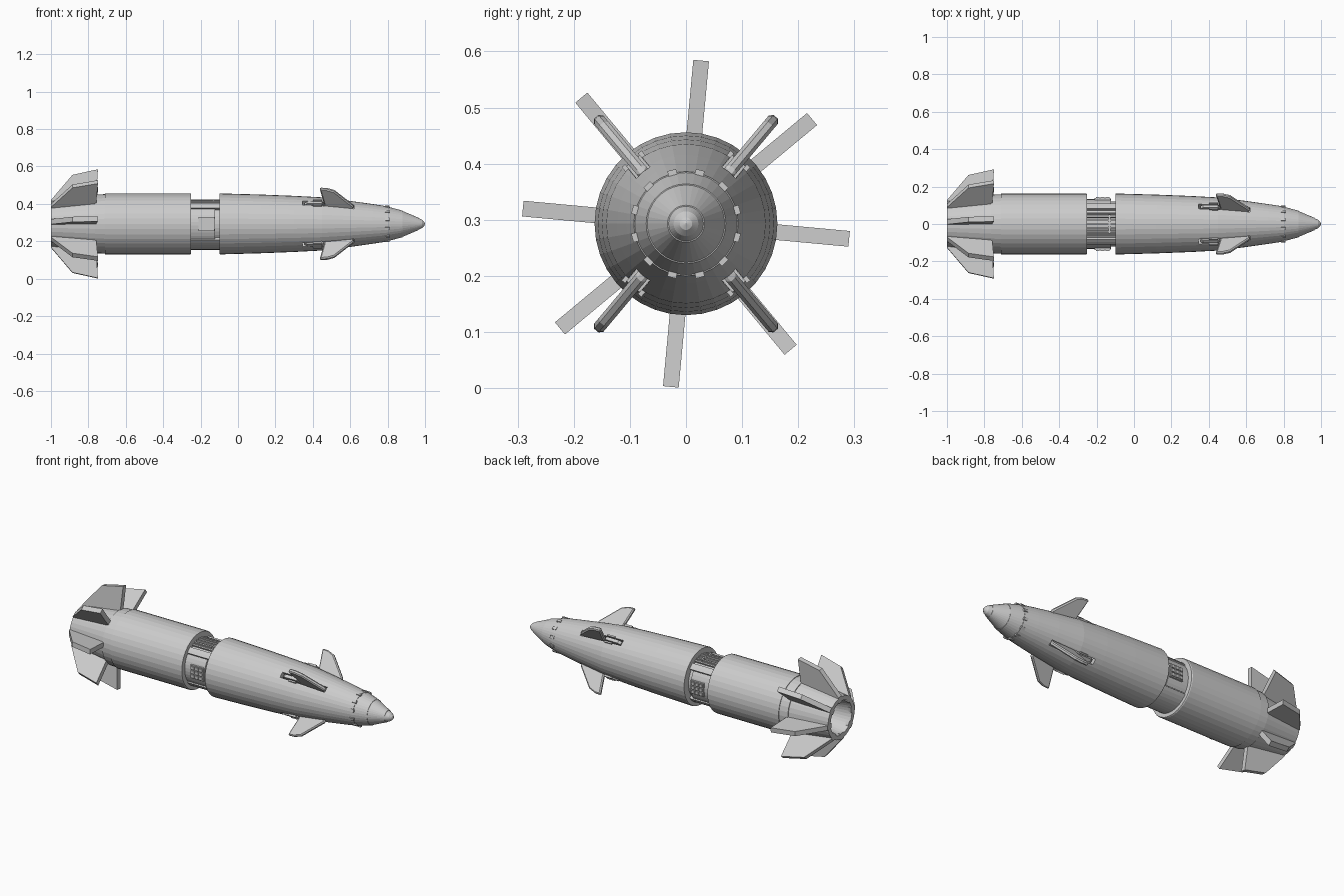
import bpy, bmesh
from math import radians, sin, cos, pi
from mathutils import Matrix

if "Cube" in bpy.data.objects:
    bpy.data.objects.remove(bpy.data.objects["Cube"])

C = 0.293      # height of the long axis
SEG = 36       # sides of the round body


def around(deg):
    """Frame on the body axis: local +y points outward at the given angle."""
    return Matrix.Translation((0, 0, C)) @ Matrix.Rotation(radians(deg), 4, 'X')


def finish(name, bm, matrix):
    bmesh.ops.recalc_face_normals(bm, faces=bm.faces)
    mesh = bpy.data.meshes.new(name)
    bm.to_mesh(mesh)
    bm.free()
    mesh.transform(matrix)
    ob = bpy.data.objects.new(name, mesh)
    bpy.context.collection.objects.link(ob)
    return ob


def lathe(name, profile, seg=SEG):
    """Revolve (x, radius) points round the body axis."""
    bm = bmesh.new()
    vs = [bm.verts.new((x, r, 0)) for x, r in profile]
    es = [bm.edges.new(p) for p in zip(vs, vs[1:])]
    bmesh.ops.spin(bm, geom=vs + es, cent=(0, 0, 0), axis=(1, 0, 0),
                   angle=2 * pi, steps=seg, use_merge=True)
    bmesh.ops.remove_doubles(bm, verts=bm.verts, dist=1e-5)
    return finish(name, bm, around(0))


def prism(name, pts, offset, deg=0):
    """Polygon from 3D points, extruded along an offset."""
    bm = bmesh.new()
    f = bm.faces.new([bm.verts.new(p) for p in pts])
    new = bmesh.ops.extrude_face_region(bm, geom=[f])['geom']
    bmesh.ops.translate(bm, vec=offset, verts=[g for g in new if isinstance(g, bmesh.types.BMVert)])
    return finish(name, bm, around(deg))


def plate(name, pts, thick, deg):
    """Flat radial plate with an (x, radius) outline."""
    return prism(name, [(x, r, -thick / 2) for x, r in pts], (0, 0, thick), deg)


def box(name, x0, x1, r0, r1, width, deg, side=0):
    s = side - width / 2
    return prism(name, [(x0, r0, s), (x1, r0, s), (x1, r1, s), (x0, r1, s)], (0, 0, width), deg)


def shell(name, x0, x1, r0, r1, a0, a1):
    """Curved panel between two angles and two radii."""
    n = max(2, round((a1 - a0) / 8))
    ang = [radians(a0 + (a1 - a0) * i / n) for i in range(n + 1)]
    pts = [(x0, r1 * cos(a), r1 * sin(a)) for a in ang]
    pts += [(x0, r0 * cos(a), r0 * sin(a)) for a in reversed(ang)]
    return prism(name, pts, (x1 - x0, 0, 0))


# Main body sections
lathe("rear_body", [(-0.765, 0), (-0.765, 0.157), (-0.71, 0.159), (-0.71, 0.163),
                    (-0.255, 0.163), (-0.25, 0.16), (-0.25, 0)])
lathe("tail_cone", [(-0.76, 0), (-0.76, 0.153), (-1, 0.122), (-1, 0.098), (-0.88, 0.08), (-0.88, 0)])
front = lathe("front_body", [(-0.1, 0), (-0.1, 0.161), (-0.095, 0.163), (0.12, 0.157),
                             (0.3, 0.15), (0.45, 0.142), (0.6, 0.123), (0.72, 0.106),
                             (0.805, 0.093), (0.805, 0)])
lathe("nose_ring", [(0.8, 0), (0.805, 0.091), (0.88, 0.071), (0.88, 0)])
lathe("nose_cone", [(0.875, 0), (0.88, 0.069), (0.965, 0.033), (0.965, 0)])
lathe("nose_tip", [(0.96, 0), (0.965, 0.031), (0.985, 0.022), (0.996, 0.011), (1, 0)])

# Tail fins
for i in range(8):
    plate("tail_fin", [(-1, 0.09), (-1, 0.127), (-0.885, 0.262), (-0.749, 0.292),
                       (-0.759, 0.14), (-0.80, 0.13)], 0.028, -5.3 + 45 * i)

# Steering fins standing in slots of the front body
for deg in (50, 130, 230, 310):
    cutter = box("slot_cutter", 0.345, 0.62, 0.105, 0.2, 0.032, deg)
    mod = front.modifiers.new("slot", 'BOOLEAN')
    mod.object, mod.operation, mod.solver = cutter, 'DIFFERENCE', 'EXACT'
    bpy.context.view_layer.objects.active = front
    bpy.ops.object.modifier_apply(modifier=mod.name)
    bpy.data.objects.remove(cutter)
    fin = plate("steering_fin", [(0.46, 0.1), (0.46, 0.145), (0.437, 0.249), (0.475, 0.247),
                                 (0.515, 0.233), (0.62, 0.126), (0.61, 0.1)], 0.022, deg)
    bev = fin.modifiers.new("edge", 'BEVEL')
    bev.width, bev.segments = 0.006, 1
    plate("fin_arm", [(0.355, 0.1), (0.355, 0.138), (0.37, 0.149), (0.45, 0.149), (0.48, 0.1)], 0.018, deg)
    for s in (-0.019, 0.019):
        plate_x = box("slot_rim", 0.4, 0.45, 0.12, 0.151, 0.008, deg, s)

# Small tabs around the nose joint
for i in range(12):
    box("nose_tab", 0.785, 0.81, 0.085, 0.099, 0.016, 15 + 30 * i)

# Recessed middle bay: core, corner struts, side and lower panels
lathe("bay_core", [(-0.26, 0), (-0.26, 0.12), (-0.09, 0.12), (-0.09, 0)])
for a in (38, 127):
    shell("bay_strut", -0.255, -0.095, 0.115, 0.139, a, a + 15)
shell("bay_lower_panel", -0.255, -0.095, 0.115, 0.139, 218, 322)
for a in (0, 180):
    shell("bay_side_panel", -0.255, -0.122, 0.115, 0.133, a - 37, a + 37)
    box("control_base", -0.21, -0.125, 0.12, 0.138, 0.076, a)
    for i in range(3):
        for j in range(3):
            x = -0.204 + 0.026 * i
            box("control_block", x, x + 0.02, 0.13, 0.144, 0.018, a, (j - 1) * 0.024)

# Slats in the upper opening
for i in range(-3, 4):
    box("bay_slat", -0.255, -0.095, 0.11, 0.131, 0.008, 90 + i * 9)
box("bay_crossbar", -0.135, -0.125, 0.11, 0.127, 0.1, 90)
